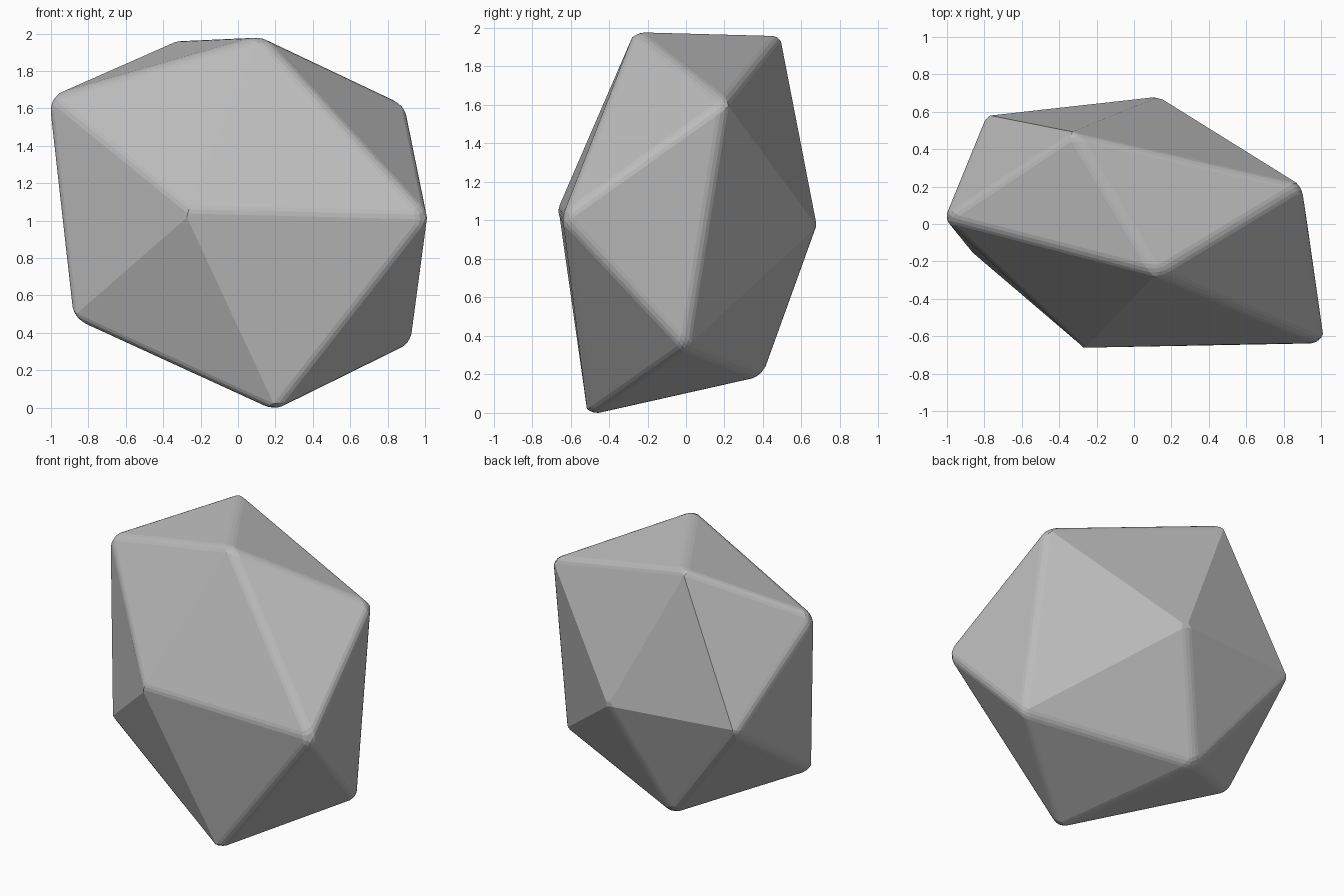
import bpy
import bmesh
from mathutils import Vector

if "Cube" in bpy.data.objects:
    bpy.data.objects.remove(bpy.data.objects["Cube"], do_unlink=True)

# Single stone colour
stone = bpy.data.materials.new("stone_grey")
stone.use_nodes = True
grey = (0.5, 0.5, 0.5, 1)
stone.diffuse_color = grey
stone.node_tree.nodes["Principled BSDF"].inputs["Base Color"].default_value = grey

# Corners of a stretched, twelve-cornered rock
corners = {
    "A": (-1.0, 0.03, 1.65), "B": (0.12, -0.26, 1.97), "C": (-0.32, 0.48, 1.95),
    "D": (0.88, 0.20, 1.61), "E": (1.0, -0.63, 1.02), "F": (-0.27, -0.67, 1.05),
    "G": (-0.87, -0.13, 0.49), "H": (0.20, -0.50, 0.0), "I": (0.91, 0.0, 0.35),
    "J": (0.13, 0.68, 0.97), "K": (-0.78, 0.57, 0.98), "L": (-0.17, 0.39, 0.20),
}
# Shallow edges that stay crisp; all the others are worn round
crisp = {frozenset(p) for p in ("BF", "FG", "FH", "CJ", "CK", "JK", "DJ", "IJ")}
centre = Vector((0, 0, 1))

bm = bmesh.new()
names = {}
for name, co in corners.items():
    grow = 1.0 if name in "FJ" else 1.018      # allow for the rounding of the tips
    names[bm.verts.new(centre + (Vector(co) - centre) * grow)] = name
bmesh.ops.convex_hull(bm, input=list(bm.verts))
worn = [e for e in bm.edges if frozenset(names[v] for v in e.verts) not in crisp]
bmesh.ops.bevel(bm, geom=worn, offset=0.035, offset_type='OFFSET', segments=3,
                profile=0.5, affect='EDGES', clamp_overlap=True)
bmesh.ops.recalc_face_normals(bm, faces=list(bm.faces))

# Stand the rock on the ground
low = min(v.co.z for v in bm.verts)
bmesh.ops.translate(bm, verts=list(bm.verts), vec=(0, 0, -low))

mesh = bpy.data.meshes.new("rock")
bm.to_mesh(mesh)
bm.free()
mesh.materials.append(stone)
rock = bpy.data.objects.new("rock", mesh)
bpy.context.collection.objects.link(rock)
